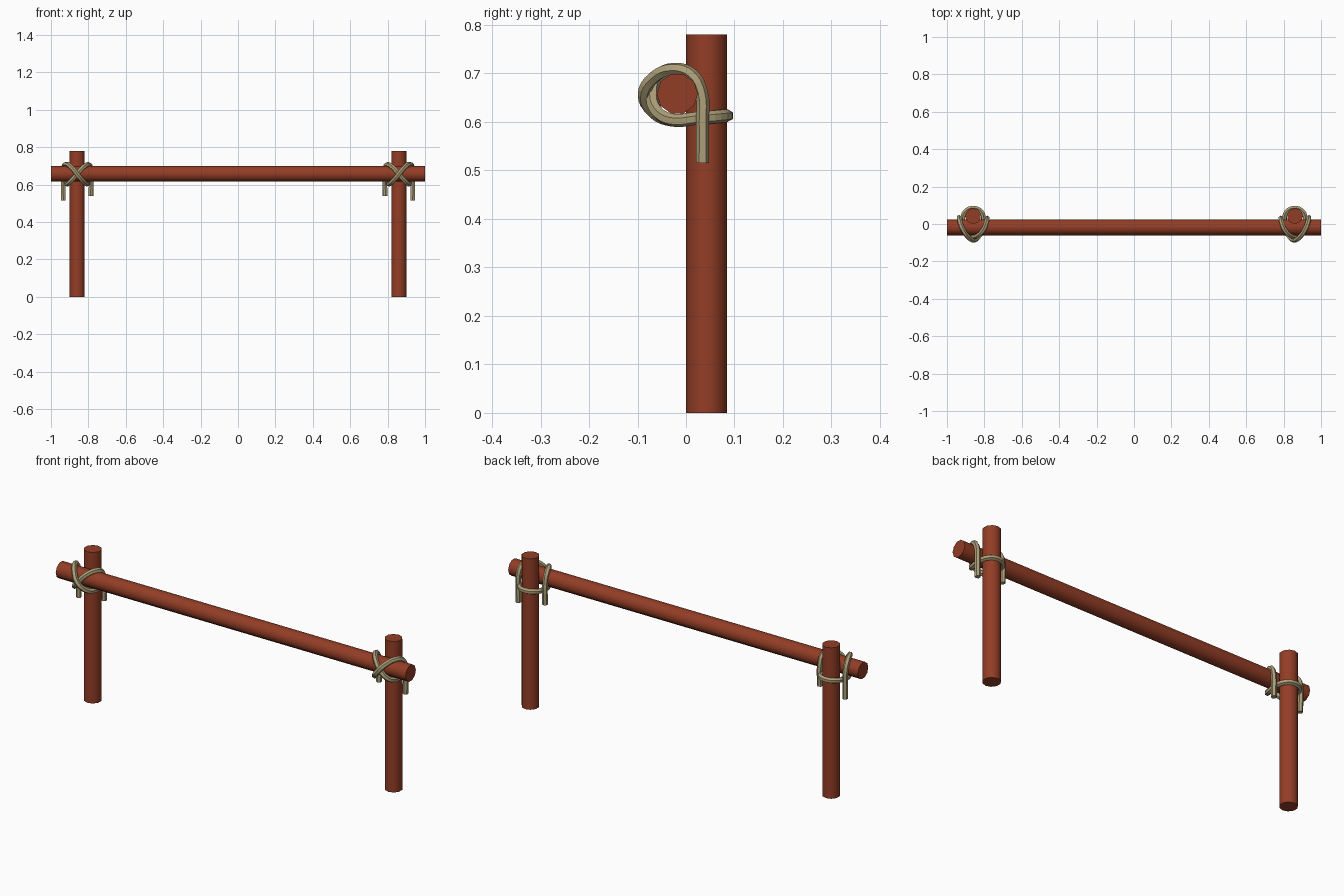
import bpy, math

if "Cube" in bpy.data.objects:
    bpy.data.objects.remove(bpy.data.objects["Cube"])


def material(name, colour):
    m = bpy.data.materials.new(name)
    m.diffuse_color = (*colour, 1)
    m.use_nodes = True
    m.node_tree.nodes["Principled BSDF"].inputs["Base Color"].default_value = m.diffuse_color
    return m


WOOD = material("red brown wood", (0.29, 0.047, 0.019))
ROPE = material("tan rope", (0.42, 0.35, 0.19))


def pole(name, centre, length, rot=(0, 0, 0)):
    bpy.ops.mesh.primitive_cylinder_add(vertices=10, radius=0.0425, depth=length,
                                        location=centre, rotation=rot)
    ob = bpy.context.object
    ob.name = name
    ob.data.materials.append(WOOD)
    bpy.ops.object.shade_smooth_by_angle(angle=math.radians(40))


# Rope path around one joint: outward offset from post, y, z
PATH = [
    (0.074, 0.034, 0.515), (0.075, 0.034, 0.60), (0.075, 0.032, 0.66),
    (0.071, 0.012, 0.697), (0.057, -0.025, 0.709), (0.030, -0.066, 0.692),
    (0.000, -0.086, 0.656), (-0.030, -0.068, 0.620), (-0.050, -0.030, 0.604),
    (-0.056, 0.020, 0.607), (-0.043, 0.066, 0.611), (0.000, 0.085, 0.613),
    (0.043, 0.066, 0.611), (0.056, 0.020, 0.607), (0.050, -0.030, 0.604),
    (0.030, -0.060, 0.622), (0.000, -0.069, 0.656), (-0.030, -0.058, 0.690),
    (-0.058, -0.025, 0.707), (-0.071, 0.010, 0.695), (-0.074, 0.027, 0.655),
    (-0.074, 0.029, 0.540),
]


def lashing(name, side):
    cu = bpy.data.curves.new(name, 'CURVE')
    cu.dimensions = '3D'
    cu.bevel_depth = 0.0135
    cu.bevel_resolution = 1
    cu.resolution_u = 4
    cu.use_fill_caps = True
    sp = cu.splines.new('BEZIER')
    sp.use_smooth = False
    sp.bezier_points.add(len(PATH) - 1)
    for p, (dx, y, z) in zip(sp.bezier_points, PATH):
        p.co = (side * (0.86 + dx), y, z)
        p.handle_left_type = p.handle_right_type = 'AUTO'
    cu.materials.append(ROPE)
    ob = bpy.data.objects.new(name, cu)
    bpy.context.collection.objects.link(ob)
    # turn the rope into a mesh
    bpy.ops.object.select_all(action='DESELECT')
    ob.select_set(True)
    bpy.context.view_layer.objects.active = ob
    bpy.ops.object.convert(target='MESH')


# Horizontal rail
pole("rail", (0, -0.018, 0.658), 2.0, (0, math.pi / 2, 0))

# Posts with rope lashings
for label, side in (("left", -1), ("right", 1)):
    pole(label + "_post", (side * 0.86, 0.0425, 0.39), 0.78)
    lashing(label + "_rope_lashing", side)
